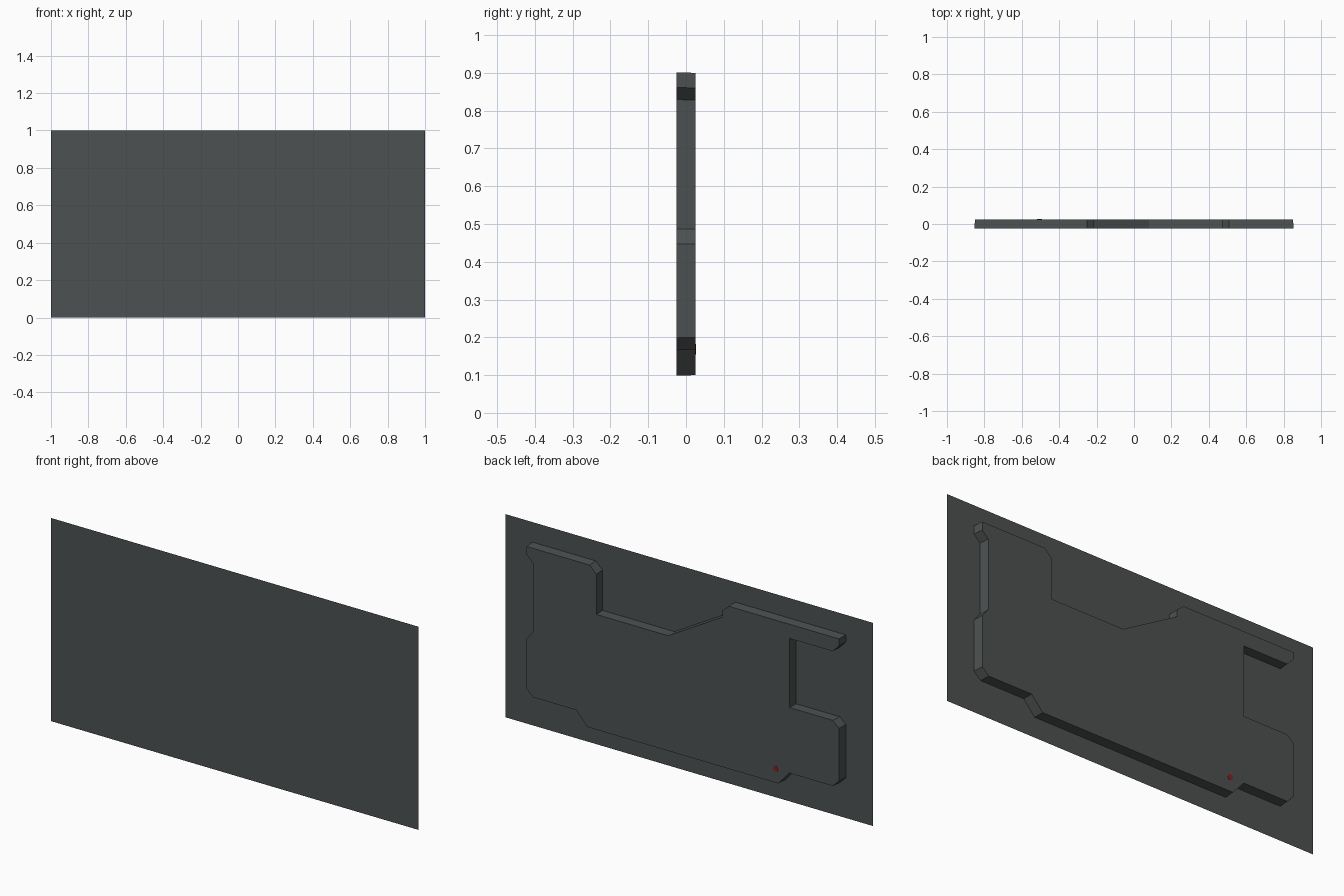
import bpy, bmesh, math

if "Cube" in bpy.data.objects:
    bpy.data.objects.remove(bpy.data.objects["Cube"])

HALF = 0.025  # half of the total thickness


def material(name, rgb):
    m = bpy.data.materials.new(name)
    m.diffuse_color = (*rgb, 1)
    m.use_nodes = True
    m.node_tree.nodes["Principled BSDF"].inputs["Base Color"].default_value = m.diffuse_color
    return m


def make_object(name, bm, mat):
    bmesh.ops.recalc_face_normals(bm, faces=bm.faces)
    mesh = bpy.data.meshes.new(name)
    bm.to_mesh(mesh)
    bm.free()
    mesh.materials.append(mat)
    ob = bpy.data.objects.new(name, mesh)
    bpy.context.collection.objects.link(ob)
    return ob


def prism(name, outline, y0, y1, mat, draft=1.0):
    """Extrude an x-z outline from y0 to y1; draft scales the y0 end."""
    bm = bmesh.new()
    front = [bm.verts.new((x * draft, y0, 0.5 + (z - 0.5) * draft)) for x, z in outline]
    back = [bm.verts.new((x, y1, z)) for x, z in outline]
    bm.faces.new(front)
    bm.faces.new(back[::-1])
    n = len(outline)
    for i in range(n):
        j = (i + 1) % n
        bm.faces.new((front[i], back[i], back[j], front[j]))
    return make_object(name, bm, mat)


dark_grey = material("dark_slate_grey", (0.075, 0.083, 0.083))
red = material("dark_red", (0.25, 0.015, 0.015))

# Thin rectangular backing sheet
bm = bmesh.new()
bm.faces.new([bm.verts.new((x, -HALF, z)) for x, z in ((-1, 0), (1, 0), (1, 1), (-1, 1))])
make_object("backing_sheet", bm, dark_grey)

# Raised slab with notched, chamfered outline
outline = [
    # right side, top to bottom
    (0.85, 0.90), (0.85, 0.86), (0.817, 0.828), (0.817, 0.487), (0.85, 0.447),
    (0.85, 0.20), (0.815, 0.167),
    # bottom
    (0.58, 0.167), (0.52, 0.10), (-0.52, 0.10), (-0.58, 0.167), (-0.817, 0.167),
    # left side with slot
    (-0.85, 0.20), (-0.85, 0.46), (-0.817, 0.49), (-0.58, 0.49), (-0.58, 0.83),
    (-0.817, 0.83), (-0.85, 0.865), (-0.85, 0.90),
    # top with dip
    (-0.25, 0.90), (-0.215, 0.87), (-0.215, 0.837), (0.08, 0.667), (0.47, 0.667),
    (0.47, 0.865), (0.507, 0.90),
]
prism("raised_slab", outline, -HALF + 0.0003, HALF, dark_grey, draft=1.004)

# Small red marker on the back of the slab
dot = [(-0.505 + 0.014 * math.cos(a), 0.168 + 0.014 * math.sin(a))
       for a in (i * math.tau / 12 for i in range(12))]
prism("red_marker", dot, HALF - 0.001, HALF + 0.001, red)
